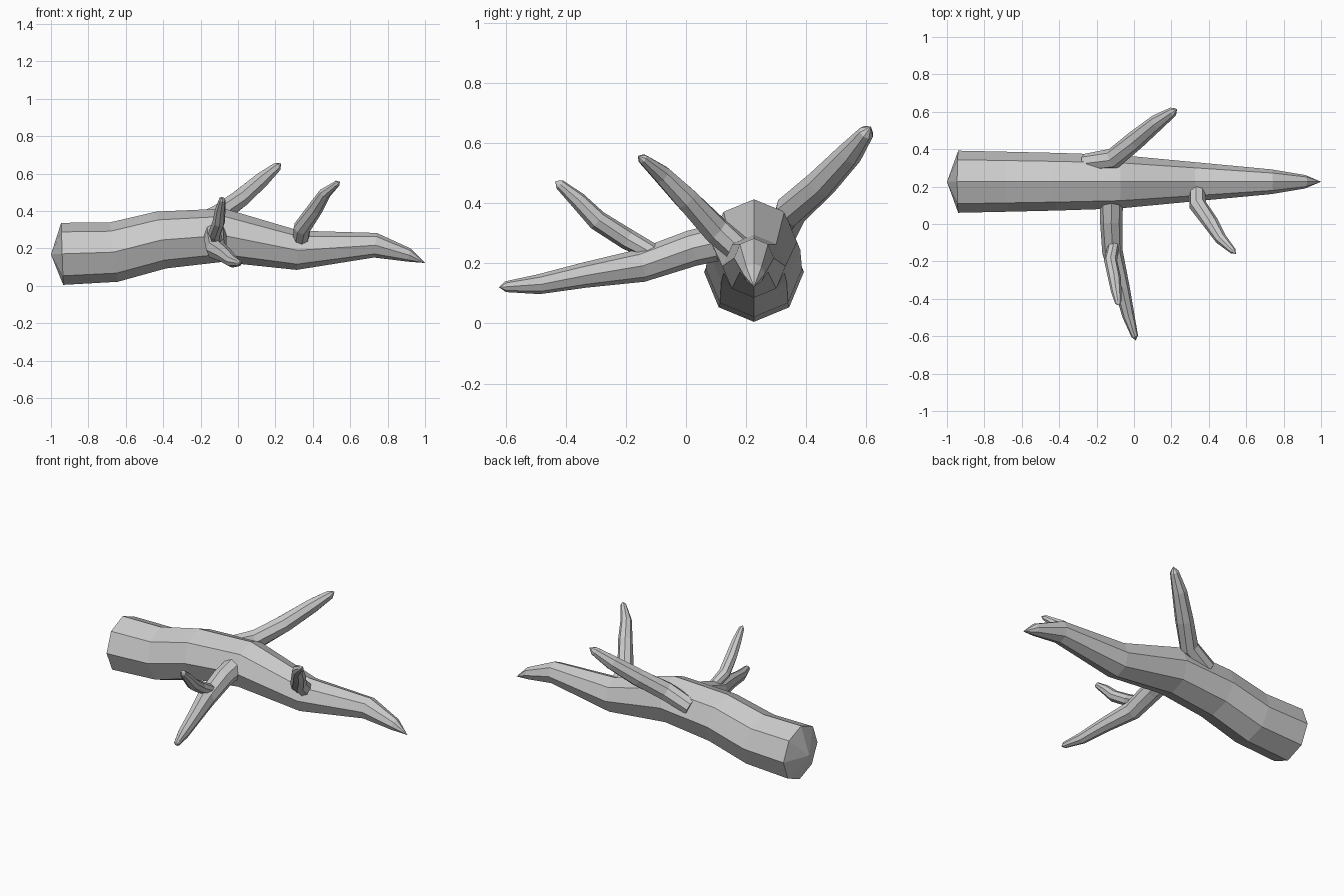
import bpy, bmesh, math
from mathutils import Vector

bark = bpy.data.materials.new("grey_bark")
bark.diffuse_color = (0.6, 0.6, 0.6, 1)


def limb(name, path, sides=8, start=None, tip=None):
    """Faceted tapering tube through (x, y, z, radius) points, closed at both ends."""
    bm = bmesh.new()
    pts = [Vector(p[:3]) for p in path]
    rings = []
    for i, c in enumerate(pts):
        # each ring is square to the average of its neighbouring segments
        t = Vector()
        if i > 0:
            t += (c - pts[i - 1]).normalized()
        if i < len(pts) - 1:
            t += (pts[i + 1] - c).normalized()
        t.normalize()
        side = t.cross(Vector((0, 0, 1))).normalized()
        up = side.cross(t)
        r = path[i][3]
        ring = []
        for k in range(sides):
            a = 2 * math.pi * k / sides
            ring.append(bm.verts.new(c + r * (math.cos(a) * up + math.sin(a) * side)))
        rings.append(ring)
    for a, b in zip(rings, rings[1:]):
        for k in range(sides):
            n = (k + 1) % sides
            bm.faces.new((a[k], a[n], b[n], b[k]))
    # flat end, or a fan to a point
    for ring, point in ((rings[0], start), (rings[-1], tip)):
        if point is None:
            bm.faces.new(ring)
        else:
            apex = bm.verts.new(point)
            for k in range(sides):
                bm.faces.new((ring[k], ring[(k + 1) % sides], apex))
    bmesh.ops.recalc_face_normals(bm, faces=bm.faces)
    mesh = bpy.data.meshes.new(name)
    bm.to_mesh(mesh)
    bm.free()
    mesh.materials.append(bark)
    obj = bpy.data.objects.new(name, mesh)
    bpy.context.collection.objects.link(obj)
    return obj


# main log, broken end at -x, tapering to a point at +x
limb("trunk", [
    (-0.94, 0.226, 0.171, 0.166),
    (-0.665, 0.226, 0.18, 0.16),
    (-0.41, 0.226, 0.245, 0.154),
    (-0.08, 0.226, 0.27, 0.143),
    (0.32, 0.226, 0.19, 0.105),
    (0.735, 0.226, 0.217, 0.066),
    (0.915, 0.226, 0.164, 0.036),
], start=(-1.0, 0.226, 0.168), tip=(1.0, 0.226, 0.122))

# long branch rising to the back
limb("back_branch", [
    (-0.26, 0.325, 0.31, 0.05),
    (-0.11, 0.35, 0.375, 0.056),
    (0.01, 0.45, 0.465, 0.052),
    (0.125, 0.545, 0.565, 0.043),
    (0.208, 0.60, 0.635, 0.026),
], tip=(0.23, 0.615, 0.655))

# long branch drooping to the front
limb("front_branch", [
    (-0.12, 0.15, 0.28, 0.063),
    (-0.122, 0.02, 0.25, 0.06),
    (-0.115, -0.15, 0.192, 0.055),
    (-0.065, -0.34, 0.16, 0.042),
    (-0.03, -0.49, 0.13, 0.033),
    (0.004, -0.60, 0.122, 0.018),
], tip=(0.01, -0.622, 0.12))

# small twig growing up from the front branch
limb("front_twig", [
    (-0.11, -0.11, 0.235, 0.03),
    (-0.125, -0.195, 0.28, 0.035),
    (-0.103, -0.295, 0.343, 0.034),
    (-0.095, -0.36, 0.41, 0.028),
    (-0.085, -0.42, 0.462, 0.017),
], tip=(-0.083, -0.435, 0.474))

# short branch near the thin end, rising to the front
limb("thin_end_branch", [
    (0.335, 0.19, 0.235, 0.045),
    (0.342, 0.10, 0.31, 0.047),
    (0.415, 0.0, 0.415, 0.041),
    (0.465, -0.08, 0.495, 0.032),
    (0.53, -0.145, 0.548, 0.017),
], tip=(0.545, -0.16, 0.557))
